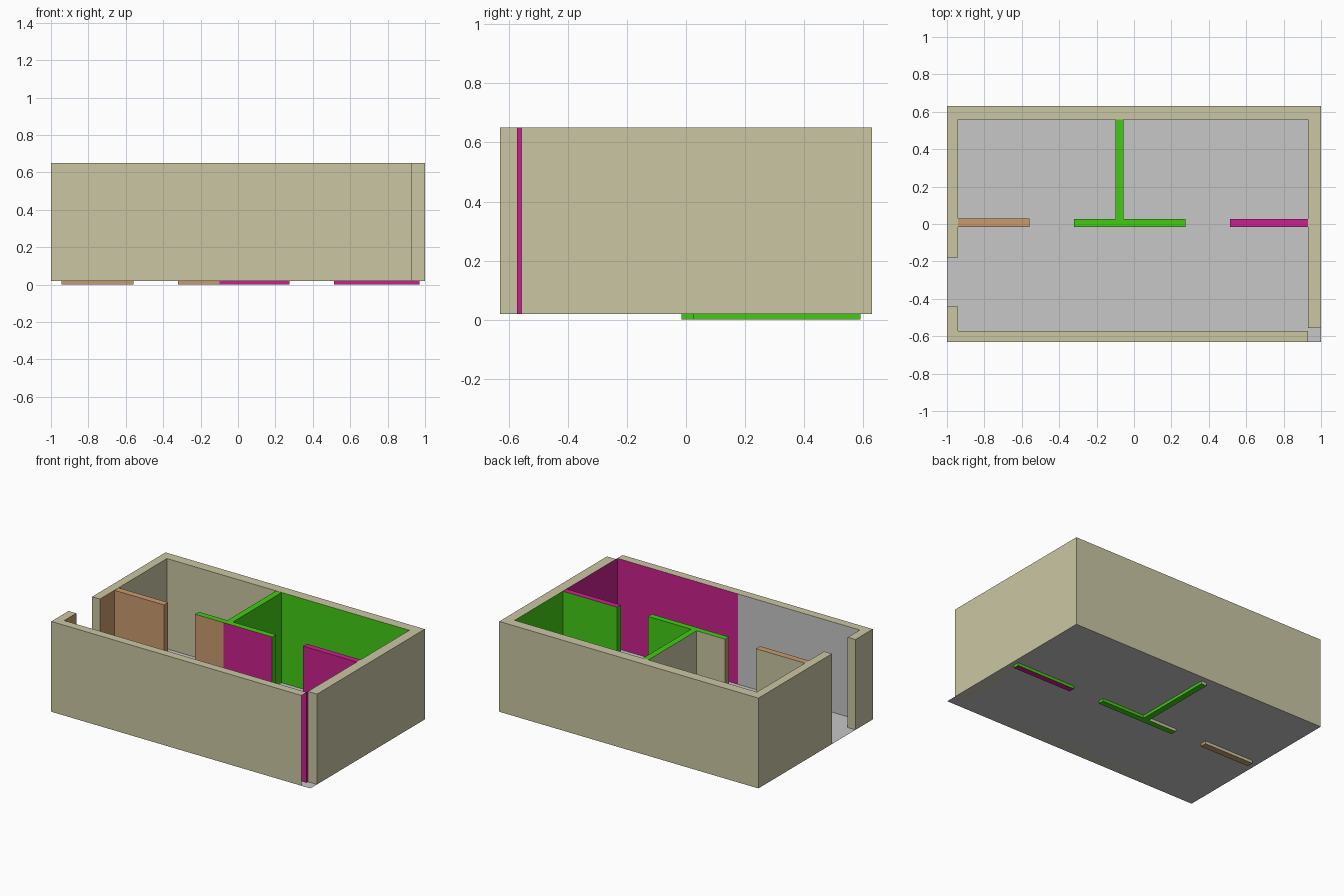
import bpy, bmesh

if "Cube" in bpy.data.objects:
    bpy.data.objects.remove(bpy.data.objects["Cube"])


def make_material(name, rgb):
    def linear(c):
        c /= 255
        return c / 12.92 if c <= 0.04045 else ((c + 0.055) / 1.055) ** 2.4
    m = bpy.data.materials.new(name)
    m.diffuse_color = (*[linear(c) for c in rgb], 1)
    m.use_nodes = True
    m.node_tree.nodes["Principled BSDF"].inputs["Base Color"].default_value = m.diffuse_color
    return m


MATS = {
    "tan": make_material("tan_plaster", (202, 198, 163)),
    "grey": make_material("grey_floor", (199, 199, 199)),
    "green": make_material("green_paint", (66, 203, 20)),
    "magenta": make_material("magenta_paint", (202, 33, 141)),
    "brown": make_material("brown_paint", (202, 154, 111)),
}
ORDER = list(MATS)


def extrude_plan(name, plan, z0, z1, cap):
    """Raise a floor-plan outline; each point carries the colour of the
    side running to the next point (None leaves that side open)."""
    bm = bmesh.new()
    low = [bm.verts.new((x, y, z0)) for x, y, _ in plan]
    high = [bm.verts.new((x, y, z1)) for x, y, _ in plan]
    for i, (_, _, colour) in enumerate(plan):
        j = (i + 1) % len(plan)
        if colour:
            f = bm.faces.new((low[i], low[j], high[j], high[i]))
            f.material_index = ORDER.index(colour)
    if cap:
        for ring in (high, low[::-1]):
            bm.faces.new(ring).material_index = ORDER.index(cap)
    mesh = bpy.data.meshes.new(name)
    bm.to_mesh(mesh)
    bm.free()
    for m in MATS.values():
        mesh.materials.append(m)
    ob = bpy.data.objects.new(name, mesh)
    bpy.context.collection.objects.link(ob)
    return ob


FLOOR, TOP = 0.02, 0.65
INNER_TOP = 0.648

# Floor sheet
bpy.ops.mesh.primitive_plane_add(size=1, location=(0, 0, FLOOR))
floor = bpy.context.object
floor.name = "floor"
floor.scale = (2, 1.26, 1)
floor.data.materials.append(MATS["grey"])

# Outer walls: right, back and left up to the doorway
extrude_plan("back_and_side_walls", [
    (0.93, -0.557, "tan"), (1, -0.557, "tan"), (1, 0.63, "tan"),
    (-1, 0.63, "tan"), (-1, -0.18, "tan"), (-0.94, -0.18, "brown"),
    (-0.94, 0.0, "tan"), (-0.94, 0.56, "tan"), (-0.08, 0.56, "green"),
    (0.93, 0.56, "green"), (0.93, 0.0, "magenta")], FLOOR, TOP, "tan")

# Outer front wall with the doorway stub; its right end is open
extrude_plan("front_wall", [
    (-1, -0.63, "tan"), (0.93, -0.63, None), (0.93, -0.572, "magenta"),
    (0, -0.572, "grey"), (-0.94, -0.572, "brown"), (-0.94, -0.44, "tan"),
    (-1, -0.44, "tan")], FLOOR, TOP, "tan")

# Thin sheet closing the gap at the front right corner
extrude_plan("corner_strip", [
    (0.93, -0.572, "magenta"), (0.93, -0.557, None)], FLOOR, TOP, None)

# Partitions, standing slightly below the floor sheet
extrude_plan("left_partition", [
    (-0.945, -0.016, "brown"), (-0.56, -0.016, "brown"),
    (-0.56, 0.03, "tan"), (-0.945, 0.03, "tan")], 0, INNER_TOP, "brown")

extrude_plan("right_partition", [
    (0.513, -0.016, "magenta"), (0.97, -0.016, "green"),
    (0.97, 0.026, "green"), (0.513, 0.026, "green")], 0, INNER_TOP, "magenta")

extrude_plan("t_partition", [
    (-0.32, -0.016, "brown"), (-0.1, -0.016, "magenta"),
    (0.275, -0.016, "green"), (0.275, 0.026, "green"),
    (-0.057, 0.026, "green"), (-0.057, 0.59, "tan"),
    (-0.1, 0.59, "tan"), (-0.1, 0.026, "tan"),
    (-0.32, 0.026, "brown")], 0, INNER_TOP, "green")
